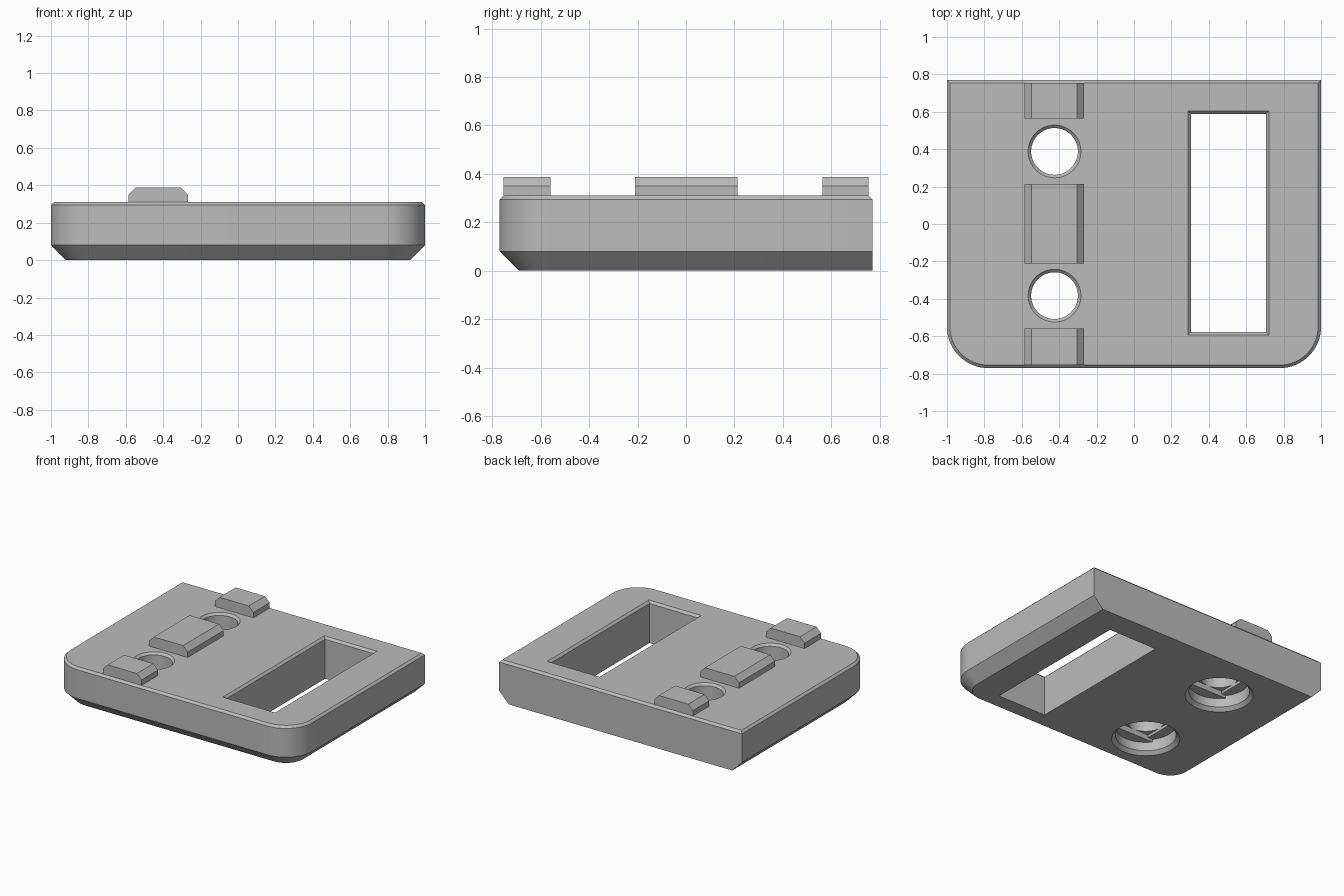
import bpy, math

W, D, H = 1.0, 0.77, 0.31      # half width, half depth, plate thickness
R, BEV, KEEL = 0.22, 0.016, 0.08
HOLE_X, HOLE_YS = -0.425, (0.388, -0.383)

cube = bpy.data.objects.get("Cube")
if cube:
    bpy.data.objects.remove(cube, do_unlink=True)

grey = bpy.data.materials.new("plain grey")
grey.use_nodes = True
grey.diffuse_color = (0.5, 0.5, 0.5, 1)
grey.node_tree.nodes["Principled BSDF"].inputs["Base Color"].default_value = (0.5, 0.5, 0.5, 1)


def loft(name, rings):
    """Closed solid skinned through matching counter-clockwise rings, bottom to top."""
    n = len(rings[0])
    faces = [tuple(reversed(range(n))), tuple(range((len(rings) - 1) * n, len(rings) * n))]
    for k in range(len(rings) - 1):
        for i in range(n):
            j = (i + 1) % n
            faces.append((k * n + i, k * n + j, (k + 1) * n + j, (k + 1) * n + i))
    mesh = bpy.data.meshes.new(name)
    mesh.from_pydata([p for ring in rings for p in ring], [], faces)
    mesh.materials.append(grey)
    obj = bpy.data.objects.new(name, mesh)
    bpy.context.collection.objects.link(obj)
    return obj


def plate_ring(z, inset, back):
    """Outline with two rounded front corners and a square back edge."""
    pts = []
    for side, start in ((-1, math.pi), (1, 1.5 * math.pi)):
        for i in range(17):
            a = start + i / 16 * math.pi / 2
            pts.append((side * (W - R) + (R - inset) * math.cos(a),
                        R - D + (R - inset) * math.sin(a), z))
    return pts + [(W - inset, D - back, z), (inset - W, D - back, z)]


def rect(x0, x1, y0, y1, z):
    return [(x0, y0, z), (x1, y0, z), (x1, y1, z), (x0, y1, z)]


def circle(x, y, r, z, n=64):
    return [(x + r * math.cos(math.tau * i / n), y + r * math.sin(math.tau * i / n), z)
            for i in range(n)]


def boolean(obj, tool, operation="DIFFERENCE"):
    mod = obj.modifiers.new("cut", "BOOLEAN")
    mod.operation, mod.solver, mod.object = operation, "EXACT", tool
    bpy.ops.object.select_all(action="DESELECT")
    obj.select_set(True)
    bpy.context.view_layer.objects.active = obj
    bpy.ops.object.modifier_apply(modifier=mod.name)
    bpy.data.objects.remove(tool, do_unlink=True)


# Base plate with a wide lower chamfer on three sides
plate = loft("base_plate", [plate_ring(0, KEEL, 0), plate_ring(KEEL, 0, 0),
                            plate_ring(H - BEV, 0, 0), plate_ring(H, BEV, BEV)])

# Long rectangular window, chamfered at the top
x0, x1, y0, y1 = 0.305, 0.705, -0.577, 0.588
g = BEV + 0.1
boolean(plate, loft("window_cutter", [
    rect(x0, x1, y0, y1, -0.1), rect(x0, x1, y0, y1, H - BEV),
    rect(x0 - g, x1 + g, y0 - g, y1 + g, H + 0.1)]))

# Screw holes with counterbores and stepped bridging recesses
r, head = 0.125, 0.205
for y in HOLE_YS:
    boolean(plate, loft("hole_cutter", [
        circle(HOLE_X, y, r, -0.1), circle(HOLE_X, y, r, H - BEV),
        circle(HOLE_X, y, r + g, H + 0.1)]))
    boolean(plate, loft("counterbore_cutter", [
        circle(HOLE_X, y, head + 0.075, -0.05), circle(HOLE_X, y, head, 0.025),
        circle(HOLE_X, y, head, 0.09)]))
    slot = loft("slot_cutter", [circle(HOLE_X, y, head, z) for z in (0.05, 0.11)])
    band = loft("slot_band", [rect(HOLE_X - 0.3, HOLE_X + 0.3, y - r, y + r, z) for z in (0, 0.2)])
    boolean(slot, band, "INTERSECT")
    boolean(plate, slot)
    boolean(plate, loft("square_cutter", [
        rect(HOLE_X - r, HOLE_X + r, y - r, y + r, z) for z in (0.06, 0.13)]))

# Smooth only the rounded walls
bpy.ops.object.select_all(action="DESELECT")
plate.select_set(True)
bpy.context.view_layer.objects.active = plate
bpy.ops.object.shade_smooth_by_angle(angle=math.radians(30))

# Raised rail in three pieces, chamfered along its long edges
left, right, slope = -0.585, -0.267, 0.038
for name, a, b in (("front_rail", -0.754, -0.56), ("middle_rail", -0.21, 0.213),
                   ("back_rail", 0.563, 0.754)):
    loft(name, [rect(left, right, a, b, H - 0.005), rect(left, right, a, b, 0.35),
                rect(left + slope, right - slope, a, b, 0.388)])
